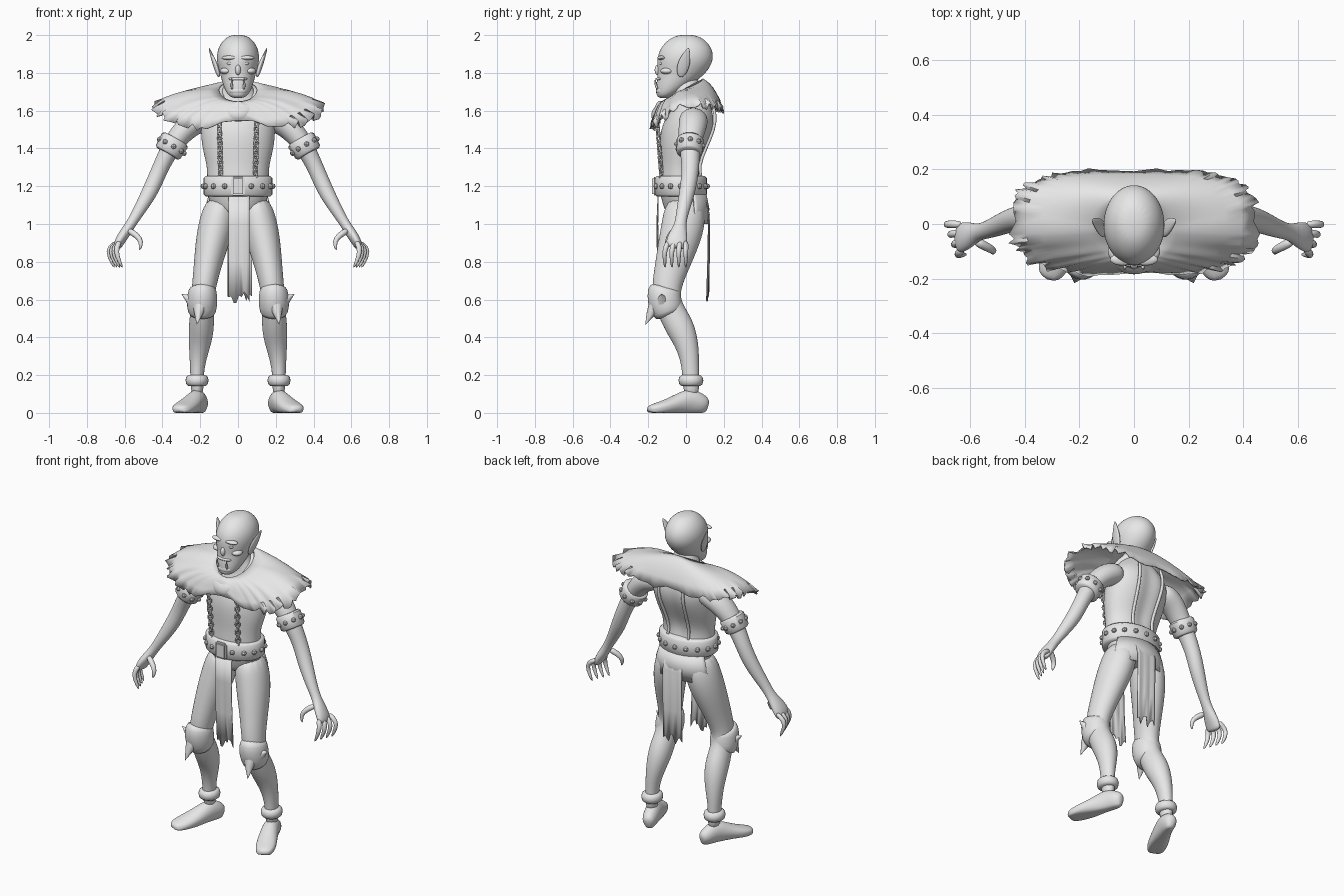
import bpy, bmesh, random
from math import sin, cos, pi, radians
from mathutils import Vector, Matrix

random.seed(4)
if "Cube" in bpy.data.objects:
    bpy.data.objects.remove(bpy.data.objects["Cube"])

grey = bpy.data.materials.new("plain grey")
grey.use_nodes = True
grey.diffuse_color = (.8, .8, .8, 1)
grey.node_tree.nodes["Principled BSDF"].inputs["Base Color"].default_value = (.8, .8, .8, 1)
SIDES = (("left", 1), ("right", -1))


def make(name, bm, level=0, thick=0, angle=50):
    bmesh.ops.recalc_face_normals(bm, faces=bm.faces)
    mesh = bpy.data.meshes.new(name)
    bm.to_mesh(mesh)
    bm.free()
    mesh.materials.append(grey)
    mesh.shade_smooth()
    if not level:
        mesh.set_sharp_from_angle(angle=radians(angle))
    ob = bpy.data.objects.new(name, mesh)
    bpy.context.collection.objects.link(ob)
    if thick:
        ob.modifiers.new("thickness", 'SOLIDIFY').thickness = thick
    if level:
        sub = ob.modifiers.new("smooth", 'SUBSURF')
        sub.levels = sub.render_levels = level
    return ob


def grid(bm, rows, around=True, loop=False, cap=False):
    """Skin rows of points with quads."""
    vs = [[bm.verts.new(p) for p in row] for row in rows]
    n = len(vs[0])
    for i in range(len(vs) if loop else len(vs) - 1):
        a, b = vs[i], vs[(i + 1) % len(vs)]
        for j in range(n if around else n - 1):
            k = (j + 1) % n
            bm.faces.new((a[j], a[k], b[k], b[j]))
    if cap:
        bm.faces.new(vs[0])
        bm.faces.new(vs[-1])


def ring(c, t, r1, r2, n):
    """Ellipse around c, square to t, first axis leaning to x."""
    t = Vector(t).normalized()
    u = (Vector((1, 0, 0)) - t * t.x).normalized()
    v = t.cross(u)
    return [Vector(c) + u * (r1 * cos(a)) + v * (r2 * sin(a))
            for a in (2 * pi * j / n for j in range(n))]


def tube_rows(secs, s=1, n=12, flat=False):
    pts = [Vector((q[0] * s, q[1], q[2])) for q in secs]
    rows = []
    for i, q in enumerate(secs):
        t = (0, 0, 1) if flat else pts[min(i + 1, len(pts) - 1)] - pts[max(i - 1, 0)]
        rows.append(ring(pts[i], t, q[3], q[4], n))
    return rows


def loft(name, secs, s=1, n=12, level=2, flat=False):
    bm = bmesh.new()
    grid(bm, tube_rows(secs, s, n, flat), cap=True)
    return make(name, bm, level)


def balls(name, items, seg=16):
    bm = bmesh.new()
    for c, r in items:
        m = Matrix.Translation(c) @ Matrix.Diagonal((*r, 1))
        bmesh.ops.create_uvsphere(bm, u_segments=seg, v_segments=seg // 2, radius=1, matrix=m)
    return make(name, bm, angle=60 if seg > 8 else 20)


def cloth(name, x0, x1, path, cols=9, fray=.05):
    """Hanging strip with soft folds and a torn hem."""
    rows = []
    for i, (y, z) in enumerate(path):
        last = i == len(path) - 1
        rows.append([(x0 + (x1 - x0) * j / (cols - 1), y + .006 * sin(j * 1.9) * i / 3,
                      z + (random.uniform(-.4, 1) * fray if last else 0)) for j in range(cols)])
    bm = bmesh.new()
    grid(bm, rows, around=False)
    make(name, bm, thick=.006)


# Torso with a spine groove
torso = loft("torso", [(0, .0, 1.03, .1, .1), (0, -.005, 1.1, .155, .118), (0, -.03, 1.2, .168, .12),
                       (0, -.035, 1.3, .162, .102), (0, -.015, 1.4, .193, .127), (0, .01, 1.5, .2, .148),
                       (0, .03, 1.58, .2, .13), (0, .03, 1.66, .13, .09), (0, .0, 1.72, .07, .075),
                       (0, .0, 1.8, .06, .06)], n=20, flat=True)
for v in torso.data.vertices:
    if abs(v.co.x) < .03 and v.co.y > .04 and 1.25 < v.co.z < 1.6:
        v.co.y -= .025

# Head and face
loft("head", [(0, -.12, 1.665, .035, .03), (0, -.095, 1.695, .065, .066), (0, -.055, 1.75, .085, .103),
              (0, -.02, 1.8, .097, .13), (0, -.005, 1.86, .116, .152), (0, 0, 1.92, .112, .145),
              (0, .003, 1.97, .085, .108), (0, .003, 2.003, .04, .05)], n=18, flat=True)
face = [((0, -.148, 1.815), (.015, .018, .028)), ((0, -.138, 1.768), (.05, .02, .011)),
        ((0, -.13, 1.705), (.05, .03, .026))]
for _, s in SIDES:
    face += [((.042 * s, -.13, 1.88), (.046, .022, .012)), ((.04 * s, -.128, 1.85), (.018, .015, .01)),
             ((.064 * s, -.1, 1.81), (.032, .036, .018))]
balls("face_features", face)
for side, s in SIDES:
    loft(side + "_ear", [(.1, -.03, 1.775, .008, .015), (.112, -.02, 1.82, .014, .035),
                         (.13, -.005, 1.87, .012, .033), (.155, .015, 1.935, .003, .005)], s, 10)
    loft(side + "_tusk", [(.03, -.15, 1.71, .008, .008), (.034, -.163, 1.74, .007, .007),
                          (.033, -.163, 1.775, .001, .001)], s, 8, 1)

# Shoulder cape with a ragged rim
N, STEPS = 96, 7
rows = [[] for _ in range(STEPS)]
for j in range(N):
    a = 2 * pi * j / N
    c, s = cos(a), sin(a)
    inner = Vector((.1 * c, -.02 + .11 * s, 1.71 + .06 * s))
    power = lambda w: (1 if w > 0 else -1) * abs(w) ** .62
    outer = Vector((.45 * power(c), .01 + .19 * power(s), 1.645 - (.03 * s if s > 0 else -.13 * s)))
    if s < 0:
        outer.z += .06 * max(0, 1 - abs(outer.x) / .14)
        outer.y -= .012 * sin(outer.x * 45) ** 2
    for i, row in enumerate(rows):
        t = i / (STEPS - 1)
        p = inner.lerp(outer, t) + Vector((0, 0, .028 * sin(pi * t)))
        if i == STEPS - 1:
            p += Vector((c, s * .4, 0)) * random.uniform(-.02, .015)
            p.z += random.uniform(-.03, .012)
        row.append(p)
bm = bmesh.new()
grid(bm, rows)
make("shoulder_cape", bm, thick=.008)

# Rolled cowl, low at the throat
bm = bmesh.new()
rows = []
for j in range(32):
    a = 2 * pi * j / 32
    mid = Vector((.098 * cos(a), -.04 + .11 * sin(a), 1.66 + .075 * sin(a)))
    out = Vector((cos(a), sin(a), .3 * sin(a))).normalized()
    w = .03 - .008 * sin(a)
    rows.append([mid + out * (w * cos(b)) + Vector((0, 0, w * 1.15 * sin(b)))
                 for b in (2 * pi * k / 12 for k in range(12))])
grid(bm, rows, loop=True)
make("cowl", bm, 1)

# Belt, studs and buckle
loft("belt", [(0, -.028, z, .182 - d, .138 - d) for z, d in
              ((1.145, .012), (1.157, 0), (1.243, 0), (1.255, .012))], n=40, level=0, flat=True)
balls("belt_studs", [(p, (.015, .015, .015)) for j, p in
                     enumerate(ring((0, -.028, 1.2), (0, 0, 1), .184, .14, 16)) if j != 12], 8)
bm = bmesh.new()
bmesh.ops.create_cube(bm, size=1, matrix=Matrix.Translation((0, -.166, 1.2)) @ Matrix.Diagonal((.075, .026, .1, 1)))
bmesh.ops.bevel(bm, geom=bm.edges[:], offset=.01, segments=2, affect='EDGES')
make("buckle", bm)

# Loincloth strips and seat panel
cloth("front_loincloth", -.05, .06, [(-.15, 1.16), (-.155, 1.0), (-.15, .8), (-.138, .6)])
cloth("back_loincloth", -.055, .075, [(.1, 1.14), (.125, 1.05), (.122, .8), (.118, .61)])
bm = bmesh.new()
grid(bm, [[(rx * cos(a), ry * sin(a), z) for a in (pi * (.12 + .76 * j / 16) for j in range(17))]
          for rx, ry, z in ((.165, .108, 1.16), (.19, .124, 1.08), (.2, .116, 1.0))], around=False)
make("seat_panel", bm, thick=.006)

for side, s in SIDES:
    # Arm and hand
    loft(side + "_arm", [(.14, .04, 1.57, .07, .08), (.24, .04, 1.54, .07, .08), (.31, .025, 1.47, .062, .07),
                         (.36, .02, 1.4, .052, .056), (.415, .025, 1.29, .044, .047),
                         (.46, .01, 1.18, .046, .045), (.53, -.02, 1.06, .032, .034),
                         (.57, -.03, .995, .027, .03), (.6, -.04, .95, .03, .05),
                         (.632, -.05, .9, .027, .06), (.642, -.055, .87, .018, .05)], s)
    for i, finger in enumerate(("index", "middle", "ring", "little")):
        y = -.1 + .033 * i
        x = .6 + .014 * i
        loft(f"{side}_{finger}_finger", [(.625, y * .9, .91, .017, .016), (x + .045, y * 1.1, .875, .016, .015),
                                         (x + .042, y * 1.15, .83, .014, .013),
                                         (x + .01, y * 1.1, .765, .006, .006)], s, 8, 1)
    loft(side + "_thumb", [(.585, -.06, .97, .02, .02), (.535, -.085, .94, .018, .018),
                           (.508, -.1, .905, .015, .015), (.522, -.105, .86, .006, .006)], s, 8, 1)

    # Studded arm band
    mid, d = Vector((.352 * s, .02, 1.412)), Vector((.5 * s, -.06, -.87))
    bm = bmesh.new()
    grid(bm, [ring(mid + d * h, d, r, r * .92, 28) for h, r in
              ((-.045, .068), (-.036, .078), (.036, .074), (.045, .064))], cap=True)
    make(side + "_arm_band", bm)
    balls(side + "_arm_band_studs", [(p, (.014, .014, .014)) for p in ring(mid, d, .077, .071, 9)], 8)

    # Leg and foot
    loft(side + "_leg", [(.085, 0, 1.14, .08, .105), (.113, -.012, 1.0, .1, .12), (.142, -.045, .88, .088, .108),
                         (.165, -.08, .76, .073, .09), (.185, -.11, .64, .063, .078),
                         (.19, -.085, .55, .062, .073), (.193, -.035, .46, .07, .08), (.2, .0, .38, .063, .067),
                         (.212, .02, .29, .046, .052), (.218, .025, .2, .035, .044),
                         (.215, .03, .08, .036, .046)], s, 14)
    foot = loft(side + "_foot", [(.185, .118, .04, .025, .03), (.197, .085, .05, .045, .052),
                                 (.215, .02, .068, .05, .072), (.25, -.06, .045, .058, .047),
                                 (.29, -.14, .028, .064, .03), (.318, -.205, .02, .04, .02)], s)
    for v in foot.data.vertices:
        v.co.z = max(v.co.z, 0) if v.co.z > .02 else 0
    loft(side + "_ankle_ring", [(.217, .026, z, r, r * 1.08) for z, r in
                                ((.142, .045), (.152, .057), (.172, .061), (.19, .057), (.2, .045))],
         s, 24, 0, True)

    # Knee guard with spikes
    loft(side + "_knee_guard", [(.188, -.112, .67, .06, .074), (.188, -.118, .655, .076, .088),
                                (.19, -.115, .595, .084, .093), (.191, -.095, .53, .077, .084),
                                (.191, -.088, .515, .06, .066)], s, 18, 1)
    loft(side + "_outer_knee_spike", [(.235, -.125, .59, .045, .045), (.265, -.127, .608, .02, .02),
                                      (.298, -.13, .628, .001, .001)], s, 10, 0)
    loft(side + "_lower_knee_spike", [(.198, -.15, .59, .045, .045), (.208, -.185, .53, .025, .025),
                                      (.218, -.215, .468, .001, .001)], s, 10, 0)

    # Back strap
    loft(side + "_back_strap", [(.07, .085, 1.24, .011, .009), (.07, .064, 1.3, .011, .009),
                                (.075, .104, 1.4, .011, .009), (.085, .15, 1.5, .011, .009),
                                (.085, .158, 1.58, .011, .009), (.075, .135, 1.65, .011, .009)], s, 8, 1)

    # Front chain of alternating links
    bm = bmesh.new()
    for k in range(14):
        mid = Vector((.092 * s, -.13, 1.25)).lerp(Vector((.1 * s, -.155, 1.58)), k / 13)
        turn = Matrix.Rotation(radians(35 if k % 2 else -40), 3, 'Z')
        rows = []
        for j in range(12):
            a = 2 * pi * j / 12
            out = Vector((cos(a), 0, sin(a)))
            core = Vector((.012 * cos(a), 0, .017 * sin(a)))
            rows.append([mid + turn @ (core + out * (.005 * cos(b)) + Vector((0, .005 * sin(b), 0)))
                         for b in (pi * q / 3 for q in range(6))])
        grid(bm, rows, loop=True)
    make(side + "_chain", bm, angle=80)
